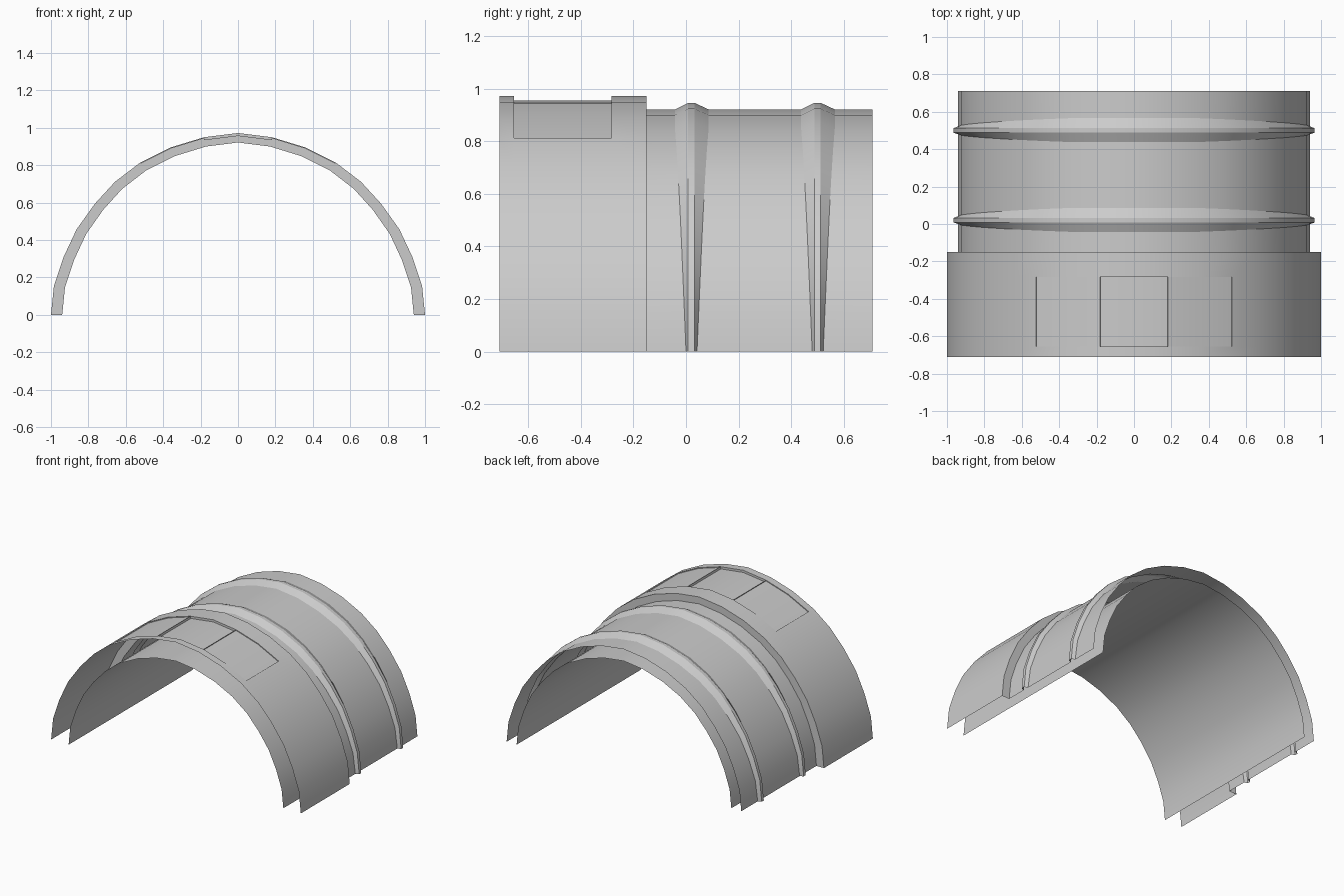
import bpy
from mathutils import Vector

if "Cube" in bpy.data.objects:
    bpy.data.objects.remove(bpy.data.objects["Cube"])

# Arch section, crown to right foot, mirrored to a full half ring (19 points)
HALF = [(0, .972), (.183, .949), (.36, .895), (.524, .813), (.658, .711),
        (.765, .594), (.863, .457), (.933, .308), (.984, .156), (1, 0)]
ARCH = [(-x, z) for x, z in reversed(HALF[1:])] + HALF
N = len(ARCH)
CROWN = N // 2
TUBE = (.94, .948)      # tube size relative to the sleeve
LINER = (.86, .86)      # inner skin size relative to the sleeve


def row(y, scale, grow=0.0):
    """One arch of points at depth y; y may be a function of the point index."""
    pts = []
    for i, (x, z) in enumerate(ARCH):
        n = Vector((x, 0, z)).normalized() * grow
        pts.append(Vector((x * scale[0] + n.x, y(i) if callable(y) else y,
                           z * scale[1] + n.z)))
    return pts


def make(name, verts, faces):
    me = bpy.data.meshes.new(name)
    me.from_pydata([tuple(v) for v in verts], [], faces)
    me.update()
    ob = bpy.data.objects.new(name, me)
    bpy.context.collection.objects.link(ob)
    bpy.ops.object.select_all(action='DESELECT')
    ob.select_set(True)
    bpy.context.view_layer.objects.active = ob
    bpy.ops.object.shade_smooth_by_angle(angle=0.42)
    return ob


def sheet(rows, flip=False, skip=lambda j, i: False):
    """Loft rows into an open skin, leaving out the skipped cells."""
    verts = [p for r in rows for p in r]
    faces = []
    for j in range(len(rows) - 1):
        for i in range(N - 1):
            if not skip(j, i):
                f = (j * N + i, j * N + i + 1, (j + 1) * N + i + 1, (j + 1) * N + i)
                faces.append(f[::-1] if flip else f)
    return verts, faces


# Sleeve with a window cut out, closed at its back by the step down to the tube
Y0, Y1 = -.655, -.283
first, last = CROWN - 3, CROWN + 3
full = (1, 1)
verts, faces = sheet([row(-.71, full), row(Y0, full), row(Y1, full),
                      row(-.15, full), row(-.15, TUBE)],
                     skip=lambda j, i: j == 1 and first <= i < last)
make("sleeve", verts, faces)


# Recessed panels in the sleeve window: floor plus surrounding walls
def panel(name, a, b, depth):
    v, f = [], []
    top = [row(y, full) for y in (Y0, Y1)]
    low = [row(y, full, -depth) for y in (Y0, Y1)]

    def quad(*pts):
        f.append(tuple(range(len(v), len(v) + 4)))
        v.extend(pts)

    k = len(range(a, b + 1))
    v.extend(low[0][a:b + 1] + low[1][a:b + 1])
    f.extend((i, i + 1, k + i + 1, k + i) for i in range(k - 1))
    for i in range(a, b):
        quad(top[0][i], top[0][i + 1], low[0][i + 1], low[0][i])
        quad(low[1][i], low[1][i + 1], top[1][i + 1], top[1][i])
    quad(top[0][a], low[0][a], low[1][a], top[1][a])
    quad(low[0][b], top[0][b], top[1][b], low[1][b])
    make(name, v, f)


panel("left_panel", first, CROWN - 1, .006)
panel("centre_panel", CROWN - 1, CROWN + 1, .016)
panel("right_panel", CROWN + 1, last, .006)


# Tube with two ribs that widen towards the crown
def spread(y, narrow, wide):
    def at(i):
        t = min(1, (N - 1 - 2 * abs(i - CROWN)) / (N - 1 - 4))
        return y + narrow + (wide - narrow) * max(0, t)
    return at


rows = [row(-.15, TUBE)]
for y in (.02, .5):
    rows += [row(spread(y, -.02, -.062), TUBE),
             row(spread(y, -.012, -.012), TUBE, .025),
             row(spread(y, .012, .012), TUBE, .025),
             row(spread(y, .022, .066), TUBE)]
rows.append(row(.71, TUBE))
make("ribbed_tube", *sheet(rows))

# Plain inner skin facing the axis
make("inner_liner", *sheet([row(-.71, LINER), row(.71, LINER)], flip=True))
